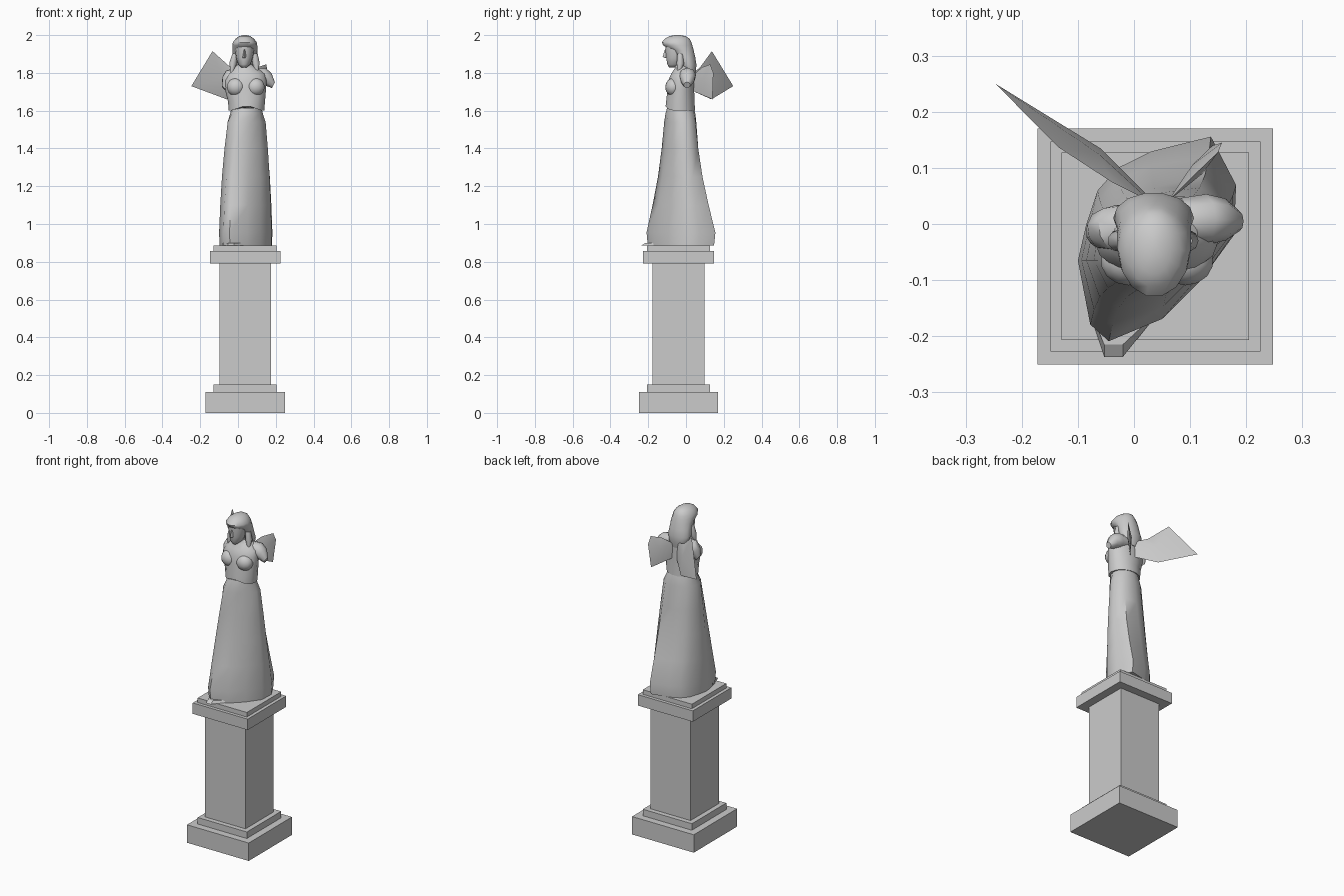
import bpy, bmesh, math
from mathutils import Vector

if "Cube" in bpy.data.objects:
    bpy.data.objects.remove(bpy.data.objects["Cube"], do_unlink=True)

stone = bpy.data.materials.new("pale_stone")
stone.use_nodes = True
stone.diffuse_color = (0.6, 0.6, 0.6, 1)
stone.node_tree.nodes["Principled BSDF"].inputs["Base Color"].default_value = (0.6, 0.6, 0.6, 1)


def finish(name, bm, angle=40):
    bmesh.ops.recalc_face_normals(bm, faces=bm.faces)
    mesh = bpy.data.meshes.new(name)
    bm.to_mesh(mesh)
    bm.free()
    ob = bpy.data.objects.new(name, mesh)
    bpy.context.collection.objects.link(ob)
    mesh.materials.append(stone)
    bpy.ops.object.select_all(action="DESELECT")
    ob.select_set(True)
    bpy.context.view_layer.objects.active = ob
    if angle:
        bpy.ops.object.shade_smooth_by_angle(angle=math.radians(angle))
    return ob


def skin(name, rings, angle=40):
    """Joins closed rings of points and caps both ends."""
    bm = bmesh.new()
    loops = [[bm.verts.new(p) for p in ring] for ring in rings]
    n = len(loops[0])
    for low, high in zip(loops, loops[1:]):
        for i in range(n):
            j = (i + 1) % n
            bm.faces.new((low[i], low[j], high[j], high[i]))
    bm.faces.new(loops[0])
    bm.faces.new(loops[-1])
    return finish(name, bm, angle)


def oval(z, cx, rx, front, back, n=14):
    """A horizontal ellipse given by its centre, half width and depth range."""
    cy, ry = (front + back) / 2, (back - front) / 2
    turn = math.tau / n
    return [(cx + rx * math.cos(i * turn), cy + ry * math.sin(i * turn), z) for i in range(n)]


def block(name, half, low, high):
    corners = [(-1, -1), (1, -1), (1, 1), (-1, 1)]
    skin(name, [[(0.038 + half * x, -0.04 + half * y, z) for x, y in corners]
                for z in (low, high)], 0)


def ball(name, centre, size):
    bm = bmesh.new()
    bmesh.ops.create_uvsphere(bm, u_segments=14, v_segments=9, radius=1)
    bmesh.ops.scale(bm, vec=size, verts=bm.verts)
    bmesh.ops.translate(bm, vec=centre, verts=bm.verts)
    return finish(name, bm, 60)


def stump(name, path, n=9):
    """A tapering limb along points with radii."""
    pts = [Vector(p[:3]) for p in path]
    axis = (pts[-1] - pts[0]).normalized()
    u = axis.cross(Vector((0, 1, 0))).normalized()
    v = axis.cross(u)
    skin(name, [[c + p[3] * (u * math.cos(i * math.tau / n) + v * math.sin(i * math.tau / n))
                 for i in range(n)] for c, p in zip(pts, path)], 45)


def wing(name, outline, thick):
    """A thin plate, thickest along its middle."""
    pts = [Vector(p) for p in outline]
    mid = sum(pts, Vector()) / len(pts)
    normal = (pts[1] - mid).cross(pts[3] - mid).normalized()
    bm = bmesh.new()
    rim = [bm.verts.new(p) for p in pts]
    for side in (-1, 1):
        hub = bm.verts.new(mid + normal * thick * side)
        for a, b in zip(rim, rim[1:] + rim[:1]):
            bm.faces.new((a, b, hub))
    finish(name, bm, 30)


# Pedestal
block("pedestal_base", 0.21, 0, 0.11)
block("pedestal_base_step", 0.167, 0.11, 0.15)
block("pedestal_column", 0.137, 0.15, 0.79)
block("pedestal_cap", 0.187, 0.79, 0.857)
block("pedestal_cap_step", 0.167, 0.857, 0.885)

# Skirt: an uneven hem blended into an oval waist
hem = [(.178, -.02), (.182, .07), (.137, .157), (.03, .13), (-.03, .1), (-.065, .06),
       (-.085, 0), (-.1, -.065), (-.078, -.18), (-.045, -.21), (.05, -.17), (.12, -.1)]
waist = oval(1.61, 0.045, 0.08, -0.1, 0.042, len(hem))
levels = [(.885, .97, .93), (.955, 1, .99), (1.1, .92, .7), (1.25, .8, .44),
          (1.4, .62, .26), (1.54, .4, .14), (1.585, .12, .08), (1.615, 0, 0)]
skin("skirt", [[(w[0] + (h[0] - w[0]) * wx, w[1] + (h[1] - w[1]) * wy, z)
                for h, w in zip(hem, waist)] for z, wx, wy in levels], 50)
skin("skirt_train", [[(-.085, -.14, z), (-.053, y, z), (-.02, y, z), (.05, -.15, z)]
                     for z, y in ((.886, -.237), (.9, -.215))], 0)

# Bodice, with its lower edge raised at the middle of the front
bodice = [oval(*r) for r in (
    (1.6, .045, .094, -.11, .05), (1.65, .045, .098, -.107, .047), (1.71, .04, .108, -.1, .045),
    (1.76, .04, .112, -.095, .043), (1.795, .045, .1, -.08, .043),
    (1.825, .04, .068, -.06, .04), (1.845, .036, .036, -.058, .03), (1.88, .036, .034, -.065, .02))]
bodice[0] = [(x, y, z + (0.03 * max(0, 1 - abs(x - .045) / .08) if y < -.03 else 0))
             for x, y, z in bodice[0]]
skin("bodice", bodice, 50)
for name, x in (("right_bust", -.01), ("left_bust", .092)):
    ball(name, (x, -.066, 1.725), (.05, .044, .048))

# Broken arms
stump("right_arm_stump", [(.01, 0, 1.79, .04), (-.035, -.008, 1.785, .042),
                          (-.06, -.012, 1.755, .034), (-.072, -.018, 1.715, .02)])
stump("left_arm_stump", [(.08, .005, 1.79, .042), (.125, .008, 1.785, .046),
                         (.16, .008, 1.765, .038), (.187, .005, 1.735, .018)])

# Head and hair
skin("face", [oval(*r) for r in (
    (1.828, .032, .014, -.09, -.05), (1.845, .033, .032, -.1, -.02), (1.88, .034, .044, -.106, 0),
    (1.92, .035, .05, -.11, .01), (1.96, .035, .05, -.112, .01))], 60)
skin("nose", [[(.022, -.1, z), (.033, y, z), (.044, -.1, z)]
              for z, y in ((1.878, -.11), (1.885, -.124), (1.925, -.111))], 30)
skin("hair", [oval(*r) for r in (
    (1.77, .04, .035, .01, .045), (1.81, .036, .06, -.01, .054), (1.845, .035, .072, -.035, .056),
    (1.885, .036, .066, -.055, .05), (1.92, .036, .066, -.078, .042),
    (1.945, .036, .066, -.122, .036), (1.962, .036, .063, -.13, .03),
    (1.982, .036, .048, -.112, .02), (1.994, .036, .03, -.09, 0), (2, .036, .01, -.06, -.03))], 50)
# Locks of hair on the shoulders
for name, x, out in (("right_lock", -.015, -.02), ("left_lock", .088, .012)):
    stump(name, [(x, -.03, 1.9, .016), (x + out * .6, -.03, 1.85, .02),
                 (x + out, -.04, 1.8, .006)])

# Wings, the left one broken short
wing("right_wing", [(.03, .04, 1.8), (-.04, .075, 1.83), (-.135, .137, 1.915),
                    (-.247, .25, 1.73), (-.06, .135, 1.66), (.03, .045, 1.7)], .014)
wing("left_wing", [(.06, .04, 1.79), (.105, .085, 1.83), (.15, .128, 1.845),
                   (.157, .145, 1.8), (.14, .14, 1.66), (.065, .045, 1.7)], .012)
